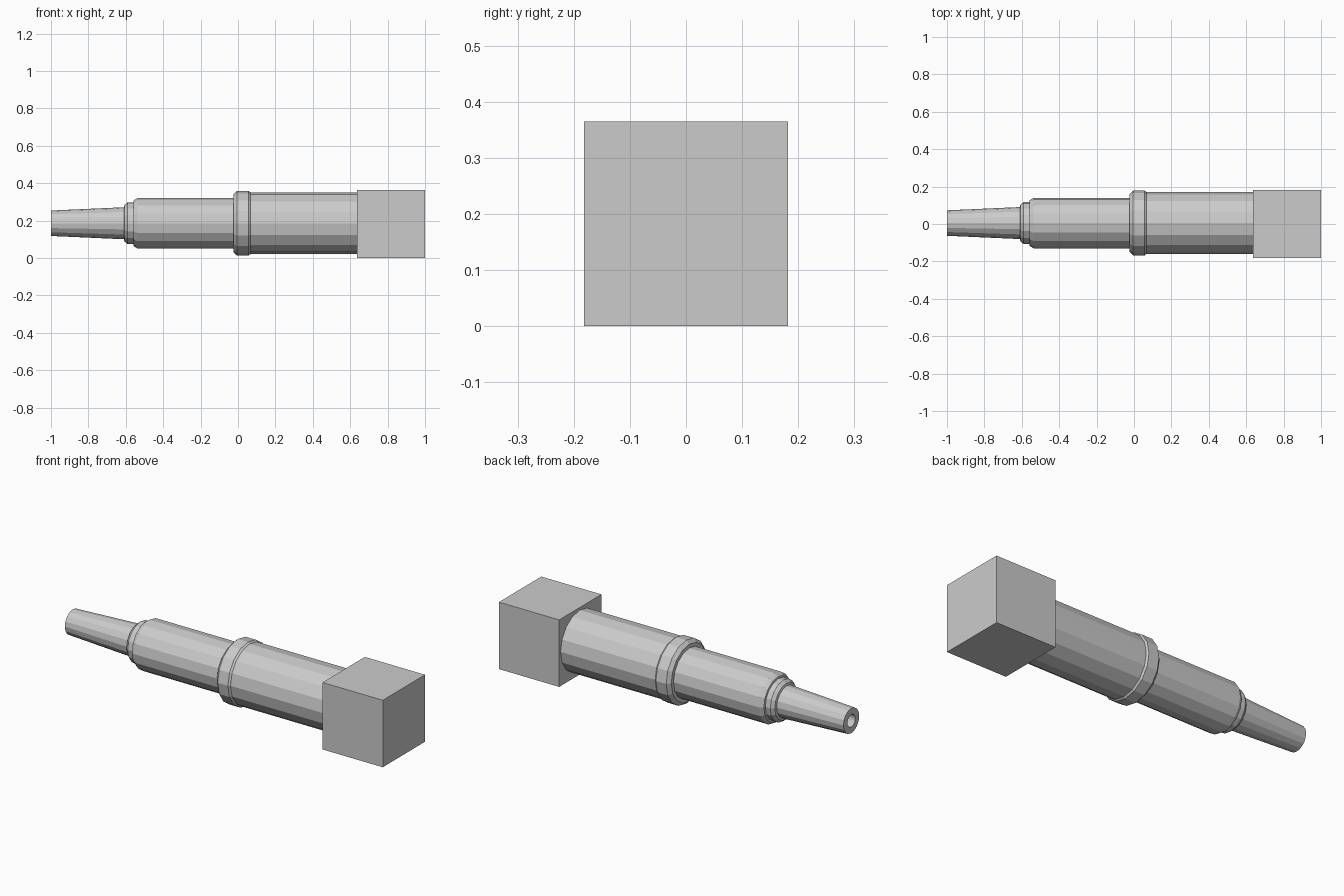
import bpy, bmesh
from math import cos, sin, tau

if "Cube" in bpy.data.objects:
    bpy.data.objects.remove(bpy.data.objects["Cube"])

SIDES = 16
CY, CZ = 0.005, 0.186   # axis of the round parts


def lathe(name, profile):
    """Turn (x, radius) points around the long axis; both ends are capped."""
    bm = bmesh.new()
    rings = [[bm.verts.new((x, CY + r * cos(tau * i / SIDES), CZ + r * sin(tau * i / SIDES)))
              for i in range(SIDES)] for x, r in profile]
    for a, b in zip(rings, rings[1:]):
        for i in range(SIDES):
            j = (i + 1) % SIDES
            bm.faces.new((a[i], a[j], b[j], b[i]))
    bm.faces.new(rings[0])
    bm.faces.new(rings[-1])
    bmesh.ops.recalc_face_normals(bm, faces=bm.faces[:])
    mesh = bpy.data.meshes.new(name)
    bm.to_mesh(mesh)
    bm.free()
    ob = bpy.data.objects.new(name, mesh)
    bpy.context.collection.objects.link(ob)
    return ob


# Tapered tip with a bored end
lathe("tapered_tip", [(-0.90, 0.034), (-1.0, 0.034), (-1.0, 0.068), (-0.60, 0.086)])

# Front tube with stepped shoulder, collar and wide rear tube
lathe("stepped_body", [
    (-0.61, 0.086), (-0.607, 0.098), (-0.59, 0.112), (-0.56, 0.112), (-0.558, 0.122),
    (-0.537, 0.135), (-0.023, 0.135), (-0.023, 0.155), (-0.005, 0.173),
    (0.057, 0.173), (0.067, 0.165), (0.66, 0.165)])

# Square end block
bpy.ops.mesh.primitive_cube_add(size=1, location=(0.8185, 0, 0.1825))
block = bpy.context.object
block.name = "end_block"
block.scale = (0.363, 0.364, 0.365)
